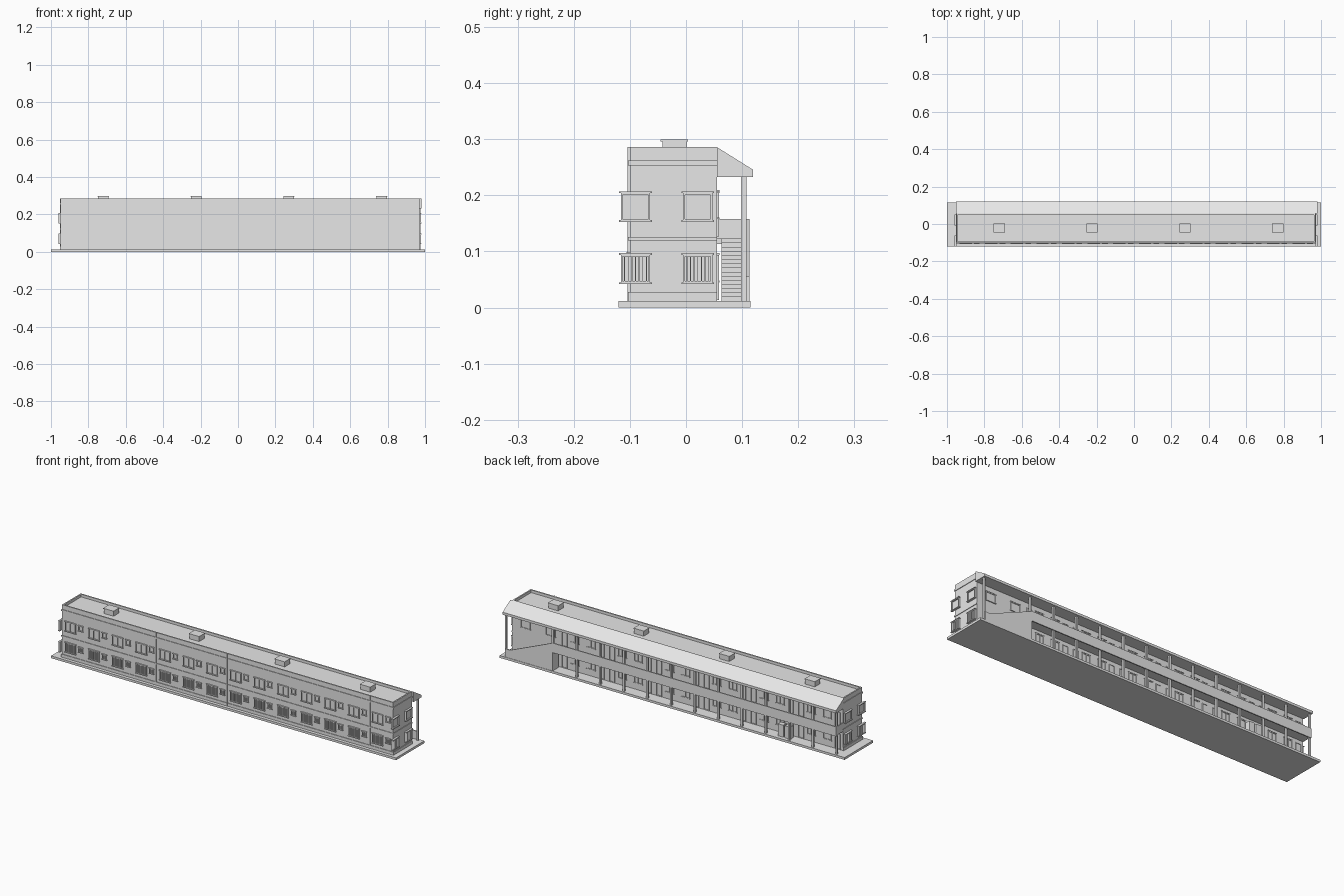
import bpy
import bmesh

cube = bpy.data.objects.get("Cube")
if cube:
    bpy.data.objects.remove(cube, do_unlink=True)

grey = bpy.data.materials.new("plain_grey")
grey.use_nodes = True
tone = (0.8, 0.8, 0.8, 1)
grey.diffuse_color = tone
grey.node_tree.nodes["Principled BSDF"].inputs["Base Color"].default_value = tone

# Main building limits
LEFT, RIGHT, FRONT, BACK = 0.97, -0.95, -0.10, 0.055
BAYS, PITCH = 14, 0.137
STAIR_X = RIGHT + 12 * PITCH


def finish(name, bm):
    bmesh.ops.recalc_face_normals(bm, faces=bm.faces)
    mesh = bpy.data.meshes.new(name)
    bm.to_mesh(mesh)
    bm.free()
    mesh.materials.append(grey)
    obj = bpy.data.objects.new(name, mesh)
    bpy.context.collection.objects.link(obj)
    return obj


def box(bm, x0, x1, y0, y1, z0, z1):
    verts = bmesh.ops.create_cube(bm, size=1)["verts"]
    for v in verts:
        v.co = (x0 if v.co.x < 0 else x1, y0 if v.co.y < 0 else y1, z0 if v.co.z < 0 else z1)


def prism(name, profile, axis, a, b):
    """Extrude a side profile along x or y from a to b."""
    bm = bmesh.new()
    point = (lambda s, t, p: (p, s, t)) if axis == "x" else (lambda s, t, p: (s, p, t))
    ends = [[bm.verts.new(point(s, t, p)) for s, t in profile] for p in (a, b)]
    bm.faces.new(ends[0])
    bm.faces.new(ends[1])
    for i in range(len(profile)):
        j = (i + 1) % len(profile)
        bm.faces.new((ends[0][i], ends[0][j], ends[1][j], ends[1][i]))
    return finish(name, bm)


def wall_box(bm, wall, u0, u1, d, z0, z1):
    """Box standing out by d from one of the four walls."""
    if wall == "front":
        box(bm, u0, u1, FRONT - d, FRONT, z0, z1)
    elif wall == "back":
        box(bm, u0, u1, BACK, BACK + d, z0, z1)
    elif wall == "left":
        box(bm, LEFT, LEFT + d, u0, u1, z0, z1)
    else:
        box(bm, RIGHT - d, RIGHT, u0, u1, z0, z1)


def window(bm, wall, u, width, z0, z1, d=0.006, bars=0, ledge=True):
    h, f = width / 2, 0.003
    wall_box(bm, wall, u - h, u + h, d * 0.3, z0, z1)
    for a in (u - h, u + h - f):
        wall_box(bm, wall, a, a + f, d, z0, z1)
    for z in (z0, z1 - f):
        wall_box(bm, wall, u - h, u + h, d, z, z + f)
    if ledge:
        for z in (z0 - 0.002, z1):
            wall_box(bm, wall, u - h - 0.003, u + h + 0.003, d * 1.2, z, z + 0.003)
    for i in range(bars):
        c = u - h + width * (i + 1) / (bars + 1)
        wall_box(bm, wall, c - 0.0008, c + 0.0008, d, z0, z1)


# Ground slab
bm = bmesh.new()
box(bm, -1, 1, -0.12, 0.115, 0, 0.012)
finish("ground_slab", bm)

# Main block and parapet around the sunken flat roof
bm = bmesh.new()
box(bm, RIGHT, LEFT, FRONT, BACK, 0.012, 0.272)
finish("main_block", bm)
bm = bmesh.new()
rim = 0.007
box(bm, RIGHT, LEFT, FRONT, FRONT + rim, 0.272, 0.286)
box(bm, RIGHT, LEFT, BACK - rim, BACK, 0.272, 0.286)
box(bm, RIGHT, RIGHT + rim, FRONT, BACK, 0.272, 0.286)
box(bm, LEFT - rim, LEFT, FRONT, BACK, 0.272, 0.286)
finish("roof_parapet", bm)

# Horizontal wall bands on the front and ends
bm = bmesh.new()
for z0, z1 in ((0.012, 0.028), (0.12, 0.126), (0.253, 0.262)):
    box(bm, RIGHT - 0.003, LEFT + 0.003, FRONT - 0.003, BACK, z0, z1)
finish("wall_bands", bm)

# Vertical joints on the front
bm = bmesh.new()
for x in (-0.405, 0.008, 0.835):
    wall_box(bm, "front", x - 0.002, x + 0.002, 0.004, 0.012, 0.286)
finish("front_joints", bm)

# Roof vents
bm = bmesh.new()
for i in range(4):
    x = -0.72 + i * 0.496
    box(bm, x - 0.028, x + 0.028, -0.042, 0.002, 0.27, 0.298)
    box(bm, x - 0.03, x + 0.03, -0.045, 0.004, 0.296, 0.3)
finish("roof_vents", bm)

# Sloping roof over the gallery
prism("gallery_roof", [(BACK, 0.286), (0.119, 0.246), (0.119, 0.233), (BACK, 0.233)],
      "x", RIGHT - 0.003, LEFT + 0.01)

# Front windows: one wide and one small opening in each bay and storey
bm = bmesh.new()
for i in range(BAYS):
    x = RIGHT + i * PITCH
    window(bm, "front", x + 0.05, 0.06, 0.046, 0.095, bars=7)
    window(bm, "front", x + 0.11, 0.024, 0.065, 0.09, bars=2)
    window(bm, "front", x + 0.05, 0.06, 0.155, 0.204, bars=1)
    window(bm, "front", x + 0.11, 0.024, 0.177, 0.202)
finish("front_windows", bm)

# End windows
bm = bmesh.new()
for wall in ("left", "right"):
    for y in (-0.09, 0.021):
        window(bm, wall, y, 0.052, 0.044, 0.094, d=0.009, bars=7)
        window(bm, wall, y, 0.052, 0.155, 0.204, d=0.009)
finish("end_windows", bm)

# Back doors and windows, mirrored in alternate bays
bm = bmesh.new()
for i in range(12):
    mid = RIGHT + (i + 0.5) * PITCH
    side = 1 if i % 2 else -1
    for floor in (0.014, 0.127):
        window(bm, "back", mid + side * 0.038, 0.032, floor, floor + 0.08, d=0.004, ledge=False)
        window(bm, "back", mid - side * 0.022, 0.046, floor + 0.033, floor + 0.08, d=0.004, bars=1)
for x in (0.745, 0.89):
    window(bm, "back", x, 0.055, 0.16, 0.204, d=0.004)
finish("back_doors_and_windows", bm)

# Gallery floor, edge beam and solid balustrade
bm = bmesh.new()
box(bm, RIGHT, STAIR_X, BACK, 0.108, 0.113, 0.123)
box(bm, RIGHT, STAIR_X, 0.107, 0.113, 0.108, 0.158)
box(bm, RIGHT, RIGHT + 0.005, BACK, 0.108, 0.12, 0.158)
finish("gallery", bm)

# Columns along the back, with one more past the stairs
bm = bmesh.new()
for x in [RIGHT + 0.004 + i * PITCH for i in range(13)] + [LEFT]:
    box(bm, x - 0.005, x + 0.005, 0.098, 0.108, 0.012, 0.236)
finish("gallery_columns", bm)

# Stairs rising to the gallery, with a solid sloping side wall
bm = bmesh.new()
steps, start = 15, 0.94
run = (start - STAIR_X) / steps
for i in range(steps):
    box(bm, start - (i + 1) * run, start - i * run, 0.063, 0.1,
        0.012, 0.012 + (i + 1) * 0.111 / steps)
finish("stairs", bm)
prism("stair_side_wall", [(LEFT, 0.012), (LEFT, 0.055), (start, 0.055),
                          (STAIR_X, 0.158), (STAIR_X, 0.012)], "y", 0.107, 0.113)

# Small cabinets on the ground floor
bm = bmesh.new()
for x in (-0.655, -0.615):
    box(bm, x - 0.016, x + 0.016, 0.07, 0.095, 0.012, 0.075)
finish("ground_cabinets", bm)
